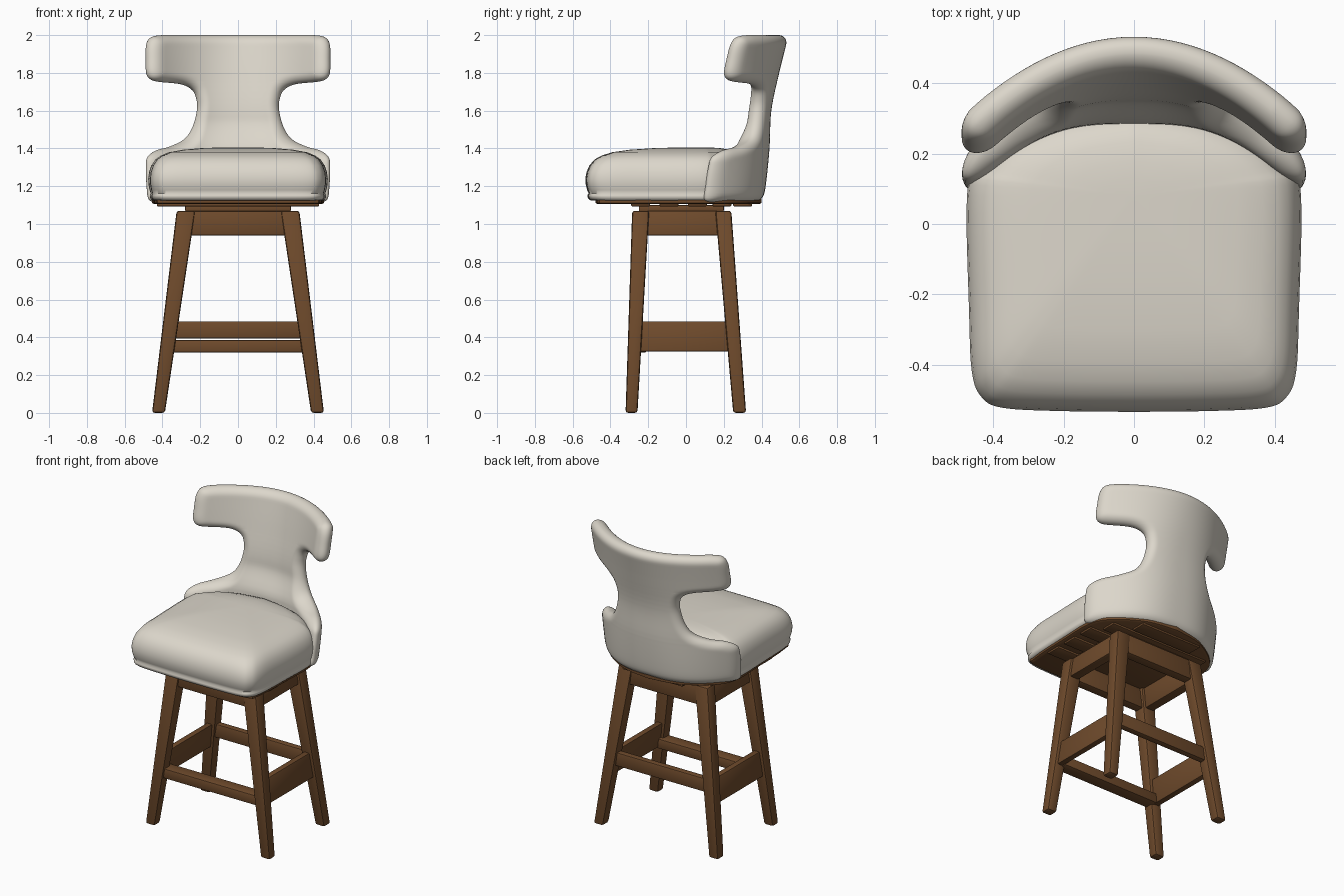
import bpy, bmesh, math
from mathutils import Vector

if "Cube" in bpy.data.objects:
    bpy.data.objects.remove(bpy.data.objects["Cube"])


def material(name, rgb):
    m = bpy.data.materials.new(name)
    m.diffuse_color = (*rgb, 1)
    m.use_nodes = True
    m.node_tree.nodes["Principled BSDF"].inputs["Base Color"].default_value = m.diffuse_color
    return m


CREAM = material("cream_upholstery", (0.72, 0.68, 0.60))
WOOD = material("brown_wood", (0.16, 0.07, 0.025))


def finish(name, bm, mat, angle=60, bevel=0):
    bmesh.ops.remove_doubles(bm, verts=bm.verts, dist=1e-5)
    bmesh.ops.recalc_face_normals(bm, faces=bm.faces)
    if bevel:
        bmesh.ops.bevel(bm, geom=bm.edges[:], offset=bevel, segments=2,
                        profile=0.5, affect='EDGES')
    me = bpy.data.meshes.new(name)
    bm.to_mesh(me)
    bm.free()
    ob = bpy.data.objects.new(name, me)
    bpy.context.collection.objects.link(ob)
    me.materials.append(mat)
    bpy.ops.object.select_all(action='DESELECT')
    ob.select_set(True)
    bpy.context.view_layer.objects.active = ob
    bpy.ops.object.shade_smooth_by_angle(angle=math.radians(angle))
    return ob


def smooth(pts, n=5):
    """Catmull-Rom curve through 2D points."""
    out = []
    for i in range(len(pts) - 1):
        p0, p1, p2, p3 = [Vector(pts[min(max(i + k, 0), len(pts) - 1)]) for k in (-1, 0, 1, 2)]
        for j in range(n):
            t = j / n
            out.append(0.5 * (2 * p1 + (p2 - p0) * t + (2 * p0 - 5 * p1 + 4 * p2 - p3) * t * t
                              + (3 * p1 - p0 - 3 * p2 + p3) * t ** 3))
    return out + [Vector(pts[-1])]


def stack(name, half, rings, cy, mat, angle):
    """Mirrored plan outline, scaled about (0, cy) through a list of (scale, z)."""
    right = smooth(half)
    plan = right + [Vector((-p.x, p.y)) for p in right[-2:0:-1]]
    bm = bmesh.new()
    rows = [[bm.verts.new((p.x * s, cy + (p.y - cy) * s, z)) for p in plan] for s, z in rings]
    n = len(plan)
    for a, b in zip(rows, rows[1:]):
        for i in range(n):
            bm.faces.new((a[i], a[(i + 1) % n], b[(i + 1) % n], b[i]))
    bm.faces.new(rows[0])
    bm.faces.new(rows[-1])
    return finish(name, bm, mat, angle)


def prism(name, bottom, top, bevel=0.012):
    """Tapered box between two rectangles (x0, x1, y0, y1, z)."""
    bm = bmesh.new()
    a, b = [[bm.verts.new((x, y, r[4])) for x, y in
             ((r[0], r[2]), (r[1], r[2]), (r[1], r[3]), (r[0], r[3]))] for r in (bottom, top)]
    bm.faces.new(a)
    bm.faces.new(b)
    for i in range(4):
        j = (i + 1) % 4
        bm.faces.new((a[i], a[j], b[j], b[i]))
    return finish(name, bm, WOOD, 35, bevel)


def box(name, x0, x1, y0, y1, z0, z1, bevel=0.008):
    return prism(name, (x0, x1, y0, y1, z0), (x0, x1, y0, y1, z1), bevel)


# Seat cushion, domed with a piped lower edge
stack("seat_cushion",
      [(0, -.533), (.2, -.531), (.37, -.522), (.432, -.492), (.46, -.42), (.468, -.25),
       (.474, .08), (.44, .16), (.35, .24), (.2, .30), (0, .33)],
      [(.95, 1.125), (.965, 1.128), (.98, 1.14), (.982, 1.152), (.972, 1.162), (.985, 1.18),
       (.997, 1.21), (1, 1.24), (.99, 1.275), (.965, 1.31), (.92, 1.342), (.86, 1.362),
       (.77, 1.38), (.62, 1.393), (.4, 1.402), (.2, 1.405), (.02, 1.406)], .08, CREAM, 60)

# Curved T-shaped backrest: half outline as (half width, height)
OUT = smooth([(.435, 1.115), (.465, 1.13), (.475, 1.2), (.479, 1.3), (.472, 1.355), (.43, 1.39),
              (.36, 1.41), (.28, 1.45), (.237, 1.515), (.215, 1.6), (.217, 1.66), (.24, 1.71),
              (.30, 1.74), (.41, 1.752), (.455, 1.765), (.475, 1.80), (.478, 1.87),
              (.476, 1.95), (.455, 1.99), (.40, 2.0)], 5)
SPINE = smooth([(1.115, .352), (1.2, .372), (1.4, .392), (1.6, .402), (1.8, .444), (2.0, .494)], 6)


def spine_y(z):
    """Depth of the backrest centre line at height z."""
    for a, b in zip(SPINE, SPINE[1:]):
        if z <= b.x:
            break
    return a.y + (b.y - a.y) * (z - a.x) / (b.x - a.x)


def mid_y(x, z):
    t = (z - 1.12) / .88
    drop = .24 + .045 * max(0, 1 - t / .5)
    return spine_y(z) - drop * (abs(x) / .482) ** (2.8 - .85 * t)


def edge_distance(x, z):
    p = Vector((abs(x), z))
    best = min(z - OUT[0].y, OUT[-1].y - z)
    for a, b in zip(OUT, OUT[1:]):
        ab = b - a
        t = max(0, min(1, (p - a).dot(ab) / max(ab.length_squared, 1e-12)))
        best = min(best, (p - a - ab * t).length)
    return max(best, 0)


bm = bmesh.new()
COLS, R, e = 48, .05, 4e-3
grids = ([], [])
for w, z in OUT:
    rows = ([], [])
    # the lower part is padded forward to meet the cushion, with slimmer arms
    low = max(0, min(1, (1.56 - z) / .18))
    low = low * low * (3 - 2 * low)
    for i in range(COLS + 1):
        x = w * math.sin(math.pi / 2 * (2 * i / COLS - 1))
        k = min(edge_distance(x, z) / R, 1)
        half = math.sqrt(max(0, 1 - (1 - k) ** 2)) if k > 1e-5 else 0
        nrm = Vector((-(mid_y(x + e, z) - mid_y(x - e, z)) / (2 * e), 1,
                      -(mid_y(x, z + e) - mid_y(x, z - e)) / (2 * e))).normalized()
        # keep the upright height so the rim stays level
        nrm.z *= .3
        side = (abs(x) / .48) ** 2
        inner = R + low * (.055 * max(0, 1 - side) - .012 * side)
        outer = R - low * .012 * side
        for row, off in zip(rows, (-inner, outer)):
            row.append(bm.verts.new(Vector((x, mid_y(x, z), z)) + nrm * half * off))
    grids[0].append(rows[0])
    grids[1].append(rows[1])
for g in grids:
    for a, b in zip(g, g[1:]):
        for i in range(COLS):
            bm.faces.new((a[i], a[i + 1], b[i + 1], b[i]))
finish("backrest", bm, CREAM, 80)

# Board under the seat, its slats and the swivel plate
stack("seat_board",
      [(0, -.48), (.38, -.47), (.435, -.40), (.45, -.1), (.45, .12), (.38, .25), (.2, .365), (0, .40)],
      [(.97, 1.105), (1, 1.112), (1, 1.14)], 0, WOOD, 35)
for i, (y, w) in enumerate(((-.24, .43), (-.09, .43), (.06, .43), (.19, .36), (.30, .22))):
    box(f"board_slat_{i + 1}", -w, w, y - .05, y + .05, 1.093, 1.12, .006)
box("swivel_plate", -.28, .28, -.25, .20, 1.066, 1.10, .006)

# Splayed, tapered legs
for side, s in (("left", -1), ("right", 1)):
    def xs(a, b):
        return (min(a * s, b * s), max(a * s, b * s))
    for end, foot, head in (("front", (-.32, -.257), (-.285, -.195)),
                            ("back", (.25, .318), (.155, .24))):
        prism(f"{end}_{side}_leg", (*xs(.387, .455), *foot, 0), (*xs(.226, .325), *head, 1.07), .014)
    # side apron and side stretcher, following the leg splay
    prism(f"{side}_apron", (*xs(.262, .325), -.24, .20, .94), (*xs(.243, .31), -.24, .20, 1.07), .008)
    prism(f"{side}_stretcher", (*xs(.355, .395), -.26, .24, .325),
          (*xs(.335, .375), -.26, .24, .485), .006)

# Front and back aprons and stretchers
box("front_apron", -.28, .28, -.277, -.215, .94, 1.068)
box("back_apron", -.28, .28, .172, .235, .94, 1.068)
box("front_footrest", -.36, .36, -.295, -.21, .32, .385)
box("back_stretcher", -.35, .35, .225, .268, .395, .485)
